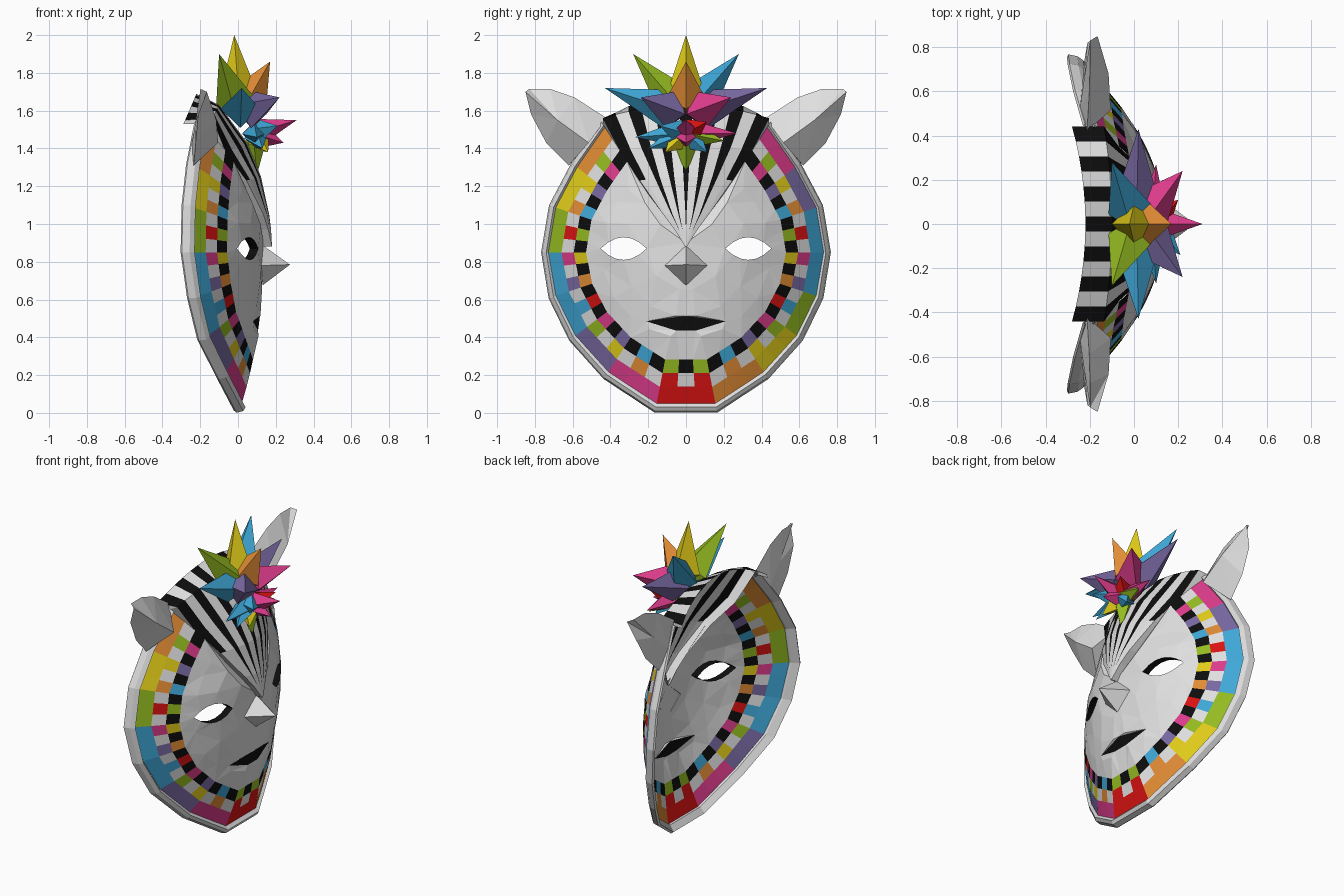
import bpy, bmesh, math, random
from mathutils import Vector
from mathutils.geometry import delaunay_2d_cdt

if "Cube" in bpy.data.objects:
    bpy.data.objects.remove(bpy.data.objects["Cube"])

random.seed(4)
COL = {"red": (.70, .006, .006), "orange": (.75, .26, .035), "yellow": (.75, .60, .01),
       "green": (.30, .50, .015), "blue": (.05, .39, .68), "purple": (.19, .14, .36),
       "pink": (.72, .045, .26), "white": (.74, .74, .74), "black": (.004, .004, .004)}
NAMES = list(COL)
MATS = []
for n, c in COL.items():
    m = bpy.data.materials.new(n)
    m.diffuse_color = (*c, 1)
    m.use_nodes = True
    m.node_tree.nodes["Principled BSDF"].inputs["Base Color"].default_value = m.diffuse_color
    MATS.append(m)
WHITE, BLACK = 7, 8


def build(name, verts, faces, mats, sheet=True):
    """Make an object; open sheets are turned to face +x, solids outward."""
    me = bpy.data.meshes.new(name)
    me.from_pydata(verts, [], faces)
    for m in MATS:
        me.materials.append(m)
    for p, i in zip(me.polygons, mats):
        p.material_index = i
    bm = bmesh.new()
    bm.from_mesh(me)
    bmesh.ops.remove_doubles(bm, verts=bm.verts, dist=1e-4)
    bmesh.ops.recalc_face_normals(bm, faces=bm.faces)
    if sheet and sum(f.normal.x * f.calc_area() for f in bm.faces) < 0:
        bmesh.ops.reverse_faces(bm, faces=bm.faces)
    bm.to_mesh(me)
    bm.free()
    ob = bpy.data.objects.new(name, me)
    bpy.context.collection.objects.link(ob)
    return ob


# --- mask surface: polar about (y 0, z 0.85), angle measured from the bottom
CZ = .85
BORD = [-11, 11, 33, 53, 71.5, 90, 109, 128, 147]          # sector borders
RAD = [.865, .865, .80, .775, .767, .767, .767, .77, .83]  # outline radius there
EDGE = [.005, .005, -.09, -.195, -.25, -.285, -.28, -.255, -.21]  # rim x there


def surf(deg, t, off=0.0):
    a = min(abs(deg), 146.999)
    k = max(i for i in range(8) if BORD[i] <= a)
    w = BORD[k + 1] - BORD[k]
    f = (a - BORD[k]) / w
    r = RAD[k] * (1 - f) + RAD[k + 1] * f
    r *= math.cos(math.radians(w / 2)) / math.cos(math.radians((f - .5) * w))
    xe = EDGE[k] * (1 - f) + EDGE[k + 1] * f
    d = math.radians(deg)
    return (.135 - (.135 - xe) * t ** 2.1 + off, r * t * math.sin(d), CZ - r * t * math.cos(d))


def surf_yz(y, z):
    deg = math.degrees(math.atan2(y, CZ - z))
    p = surf(deg, 1)
    return Vector(surf(deg, math.hypot(y, z - CZ) / math.hypot(p[1], p[2] - CZ)))


def level(t, deg):
    return t - .022 * max(0, math.cos(math.radians(deg))) * (1 if t < .9 else .4)


RA = [-b for b in BORD[:0:-1]] + BORD[1:]            # all borders, left to right
ANG = [RA[i] + (RA[i + 1] - RA[i]) * j / 3 for i in range(15) for j in range(3)] + [147]

# coloured sectors and the two chequered rings
LEV = [.95, .86, .775, .69]
SECTOR = [1, 2, 3, 4, 4, 5, 6, 0, 1, 2, 3, 4, 4, 5, 6]
verts = [surf(a, level(t, a)) for a in ANG for t in LEV]
faces, mats = [], []
for i in range(45):
    k = abs(i - 22)
    ring1 = (k // 2) % 7 if k % 2 else WHITE
    ring2 = (3 + k // 2) % 7 if k % 2 else BLACK
    for j, c in enumerate((SECTOR[i // 3], ring1, ring2)):
        faces.append((i * 4 + j, i * 4 + j + 1, i * 4 + j + 5, i * 4 + j + 4))
        mats.append(c)
build("patterned_border", verts, faces, mats)

# raised rim around the edge
sec = [(.95, 0), (.965, .025), (.99, .02), (1.0, -.012), (.985, -.032), (.95, -.015)]
verts = [surf(a, level(t, a) if t == .95 else t, o) for a in RA for t, o in sec]
faces = [(i * 6 + j, i * 6 + (j + 1) % 6, i * 6 + 6 + (j + 1) % 6, i * 6 + 6 + j)
         for i in range(15) for j in range(6)]
build("rim", verts, faces, [WHITE] * len(faces), False)

# face plane with eye holes and a black mouth
EY, EZ, EW, EH = .33, .87, .122, .06


def eye(side):
    us = [-1, -.66, -.33, 0, .33, .66, 1]
    top = [(side * EY + u * EW, EZ + EH * (1 - u * u)) for u in us]
    low = [(side * EY + u * EW, EZ - EH * (1 - u * u)) for u in us[-2:0:-1]]
    return top + low


def in_eye(y, z):
    return abs(z - EZ) < EH * (1 - ((abs(y) - EY) / EW) ** 2)


def in_mouth(y, z):
    y = abs(y)
    return max(.435, .435 + (y - .05) * .294) < z < .512 - .119 * y


outer = [surf(a, level(LEV[3], a))[1:] for a in ANG] + [(0, .9)]
loops = [eye(1), eye(-1), [(-.21, .485), (0, .512), (.21, .485), (.05, .435), (-.05, .435)]]
pts, edges = list(outer), []
for lp in loops:
    b = len(pts)
    edges += [(b + i, b + (i + 1) % len(lp)) for i in range(len(lp))]
    pts += lp
fixed = len(pts)
for ring, cnt in ((.2, 4), (.34, 7), (.45, 9)):      # loose points make facets
    for i in range(cnt):
        d = math.radians(12 + i * 128 / (cnt - 1) + random.uniform(-4, 4))
        y, z = ring * math.sin(d), CZ - ring * math.cos(d)
        if not in_mouth(y, z) and abs(z - EZ) + abs(y - EY) > .15:
            pts += [(y, z), (-y, z)]
v2, _, f2, orig, _, _ = delaunay_2d_cdt([Vector(p) for p in pts], edges,
                                        [list(range(len(outer)))], 1, 1e-5)
bump = {}
verts = []
for i, v in enumerate(v2):
    p = surf_yz(v.x, v.y)
    if orig[i] and min(orig[i]) >= fixed:
        key = (round(abs(v.x), 3), round(v.y, 3))
        p.x += bump.setdefault(key, random.uniform(-.006, .008))
    verts.append(p)
faces, mats = [], []
for f in f2:
    y = sum(v2[i].x for i in f) / len(f)
    z = sum(v2[i].y for i in f) / len(f)
    if in_eye(y, z) or (z > .95 and abs(y) < .5 * (z - .9)):
        continue
    faces.append(tuple(f))
    mats.append(BLACK if in_mouth(y, z) else WHITE)
build("face", verts, faces, mats)

# black walls inside the eye holes
for side, nm in ((1, "right"), (-1, "left")):
    lp = [surf_yz(*p) for p in eye(side)]
    n = len(lp)
    vs = lp + [p - Vector((.045, 0, 0)) for p in lp]
    build(nm + "_eye_edge", vs, [(i, (i + 1) % n, n + (i + 1) % n, n + i) for i in range(n)],
          [BLACK] * n, False)

# pyramid nose
build("nose", [(.275, 0, .785), (.135, 0, .885), (.12, .115, .78), (.13, 0, .675), (.12, -.115, .78)],
      [(0, 1, 2), (0, 2, 3), (0, 3, 4), (0, 4, 1)], [WHITE] * 4)

# striped crest: fans out from the nose, then folds back over the top;
# the last value is how much of each black stripe's width is left
ROWS = [(.18, .88, .004, 0, 0, .1), (.175, .97, .06, .015, 0, .12), (.165, 1.05, .12, .03, 0, .3),
        (.122, 1.25, .245, .077, .02, .7), (.05, 1.43, .345, .115, .05, .95),
        (-.10, 1.63, .44, .035, .07, 1), (-.22, 1.69, .44, .06, .14, 1)]
NR = len(ROWS)


def border(j, w):
    if j in (0, 13):
        return (j - 6.5) / 6.5
    return (j - 6.5 + (.5 if j % 2 == 0 else -.5) * (1 - w)) / 6.5


verts = []
for x, z, hw, dx, dz, w in ROWS:
    for u in (border(j, w) for j in range(14)):
        verts.append((x - dx * u * u, hw * u, z - dz * u * u))
faces = [(r * 14 + j, r * 14 + j + 1, r * 14 + j + 15, r * 14 + j + 14)
         for r in range(NR - 1) for j in range(13)]
mats = [WHITE if j % 2 or (r < 3 and j in (0, 12)) or r == 0 else BLACK
        for r in range(NR - 1) for j in range(13)]
DROP = (0, 0, 0, .01, .02, .03, .02)
for col in (0, 13):                                   # side skirts
    base = len(verts)
    for r in range(NR):
        x, y, z = verts[r * 14 + col]
        verts.append((x - (.055 if r < NR - 1 else .01), y, z - DROP[r]))
    faces += [(r * 14 + col, r * 14 + 14 + col, base + r + 1, base + r) for r in range(NR - 1)]
    mats += [WHITE] * (NR - 1)
build("striped_crest", verts, faces, mats)

# ears: leaf outline with a ridge in front and a shallow back
OUT = [(.62, 1.31), (.74, 1.43), (.82, 1.58), (.85, 1.70), (.83, 1.715), (.72, 1.715),
       (.59, 1.67), (.42, 1.56)]
for side, nm in ((1, "right"), (-1, "left")):
    vs = [(-.235 + .09 * (z - 1.31), side * y, z) for y, z in OUT]
    vs[3] = (-.165, side * .85, 1.70)
    vs += [(-.105, side * .515, 1.43), (-.115, side * .68, 1.55),
           (-.245, side * .52, 1.42), (-.225, side * .66, 1.54)]
    fs = []
    for lo, hi in ((8, 9), (10, 11)):
        fs += [(0, 1, hi), (0, hi, lo), (1, 2, hi), (2, 3, hi), (3, 4, hi), (4, 5, hi), (5, 6, hi),
               (6, 7, lo), (6, lo, hi)]
    fs.append((0, 8, 7, 10))
    build(nm + "_ear", vs, fs, [WHITE] * len(fs), False)


# star bursts: four-sided spikes around a centre
def burst(name, centre, rad, spikes):
    c = Vector(centre)
    vs, fs, ms = [], [], []
    for colour, *tip in spikes:
        tip = Vector(tip)
        d = (tip - c).normalized()
        side = d.cross(Vector((1, 0, 0)) if abs(d.x) < .9 else Vector((0, 1, 0))).normalized()
        up = d.cross(side)
        b, base = len(vs), c + d * rad * .9
        vs += [tip, base + side * rad, base + up * rad, base - side * rad, base - up * rad, c]
        for i in range(4):
            p, q = b + 1 + i, b + 1 + (i + 1) % 4
            fs += [(b, p, q), (b + 5, q, p)]
        ms += [NAMES.index(colour)] * 8
    return build(name, vs, fs, ms, False)


burst("large_star", (.01, 0, 1.58), .105, [
    ("yellow", -.02, 0, 2.0), ("green", -.10, -.28, 1.90), ("blue", -.10, .28, 1.90),
    ("orange", .17, 0, 1.86), ("blue", .02, -.43, 1.72), ("purple", .02, .43, 1.72),
    ("purple", .22, -.24, 1.67), ("pink", .22, .24, 1.67)])
burst("small_star", (.08, 0, 1.48), .062, [
    ("pink", .31, 0, 1.55), ("blue", .10, -.27, 1.46), ("pink", .10, .27, 1.48),
    ("red", .20, .11, 1.54), ("blue", .21, -.14, 1.52), ("pink", .24, 0, 1.43),
    ("yellow", .16, -.11, 1.38), ("blue", .15, .11, 1.38), ("blue", .13, -.20, 1.40),
    ("green", .13, .20, 1.44), ("green", .10, 0, 1.26)])
